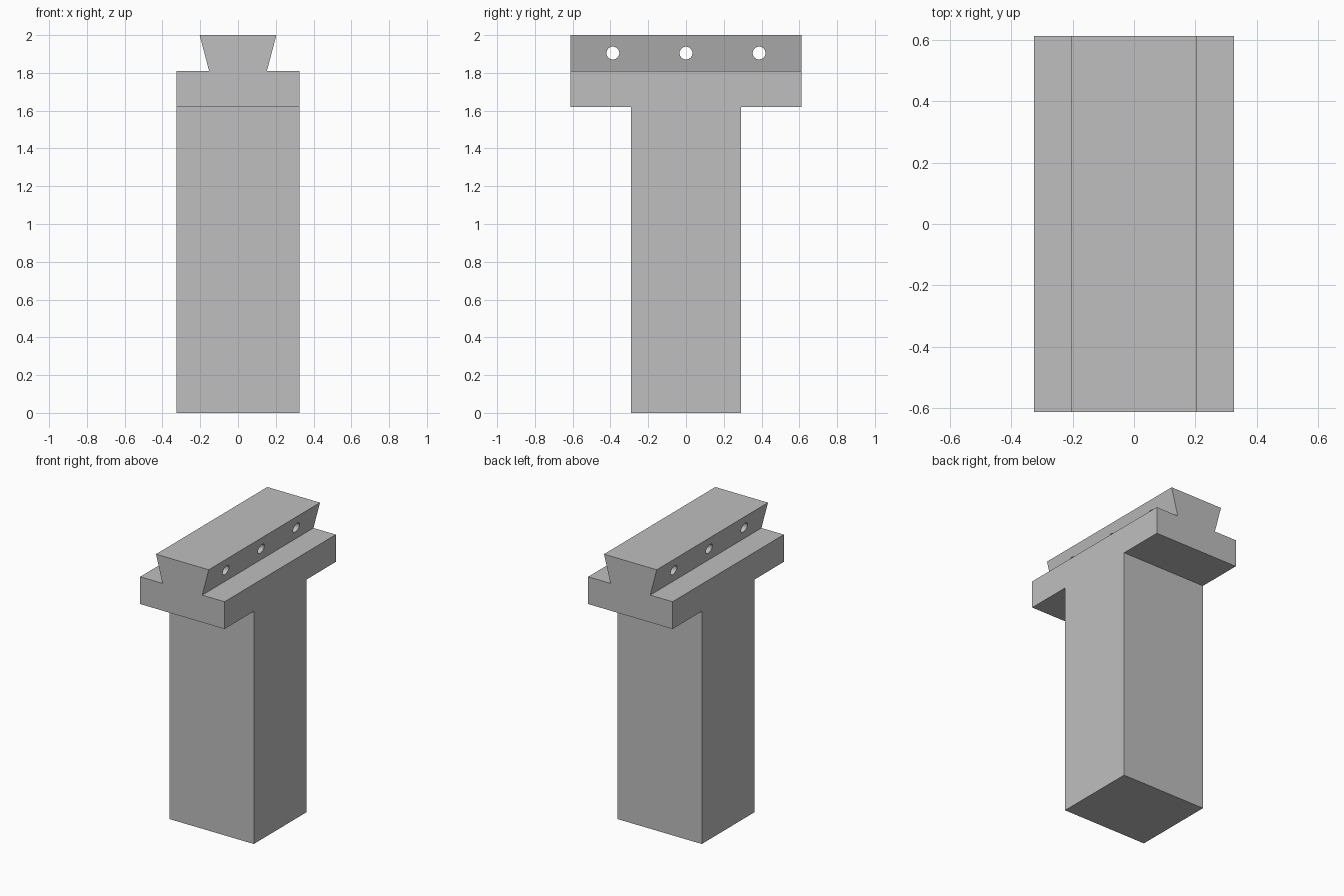
import bpy
import bmesh

cube = bpy.data.objects.get("Cube")
if cube:
    bpy.data.objects.remove(cube, do_unlink=True)

grey = bpy.data.materials.new("plain grey")
grey.use_nodes = True
COLOUR = (0.52, 0.52, 0.52, 1)
grey.diffuse_color = COLOUR
grey.node_tree.nodes["Principled BSDF"].inputs["Base Color"].default_value = COLOUR


def prism(name, profile, along, half):
    """Extrude a closed 2D profile symmetrically along the x or y axis."""
    def place(u, v, d):
        return (d, u, v) if along == "x" else (u, d, v)
    bm = bmesh.new()
    face = bm.faces.new([bm.verts.new(place(u, v, -half)) for u, v in profile])
    moved = bmesh.ops.extrude_face_region(bm, geom=[face])["geom"]
    verts = [g for g in moved if isinstance(g, bmesh.types.BMVert)]
    bmesh.ops.translate(bm, verts=verts, vec=place(0, 0, 2 * half))
    bmesh.ops.recalc_face_normals(bm, faces=bm.faces)
    mesh = bpy.data.meshes.new(name)
    bm.to_mesh(mesh)
    bm.free()
    mesh.materials.append(grey)
    obj = bpy.data.objects.new(name, mesh)
    bpy.context.collection.objects.link(obj)
    return obj


def mirrored(right_side):
    """Close a half profile by reflecting it across the centre line."""
    return right_side + [(-u, v) for u, v in reversed(right_side)]


HALF_WIDTH, HALF_LENGTH = 0.325, 0.612
SHOULDER, LEDGE, TOP = 1.62, 1.81, 2.0

# T-shaped post and crossbar
prism("post_and_crossbar", mirrored([
    (0.29, 0), (0.29, SHOULDER), (HALF_LENGTH, SHOULDER), (HALF_LENGTH, LEDGE),
]), "x", HALF_WIDTH)

# Dovetail rail on top
rail = prism("dovetail_rail", mirrored([(0.153, LEDGE), (0.203, TOP)]), "y", HALF_LENGTH)

# Three cross holes drilled through the rail
for i, y in enumerate((-0.387, 0, 0.387)):
    bpy.ops.mesh.primitive_cylinder_add(
        vertices=32, radius=0.034, depth=1, location=(0, y, 1.905),
        rotation=(0, 1.5708, 0))
    cutter = bpy.context.object
    cutter.name = f"hole_cutter_{i + 1}"
    cutter.data.materials.append(grey)
    cutter.hide_render = True
    cutter.hide_set(True)
    cutter.display_type = "WIRE"
    cut = rail.modifiers.new(f"hole_{i + 1}", "BOOLEAN")
    cut.operation = "DIFFERENCE"
    cut.solver = "EXACT"
    cut.object = cutter

# Smooth hole walls, crisp edges elsewhere
bpy.ops.object.select_all(action="DESELECT")
rail.select_set(True)
bpy.context.view_layer.objects.active = rail
for mod in list(rail.modifiers):
    bpy.ops.object.modifier_apply(modifier=mod.name)
bpy.ops.object.shade_smooth_by_angle()
for obj in [o for o in bpy.data.objects if o.name.startswith("hole_cutter")]:
    bpy.data.objects.remove(obj, do_unlink=True)
